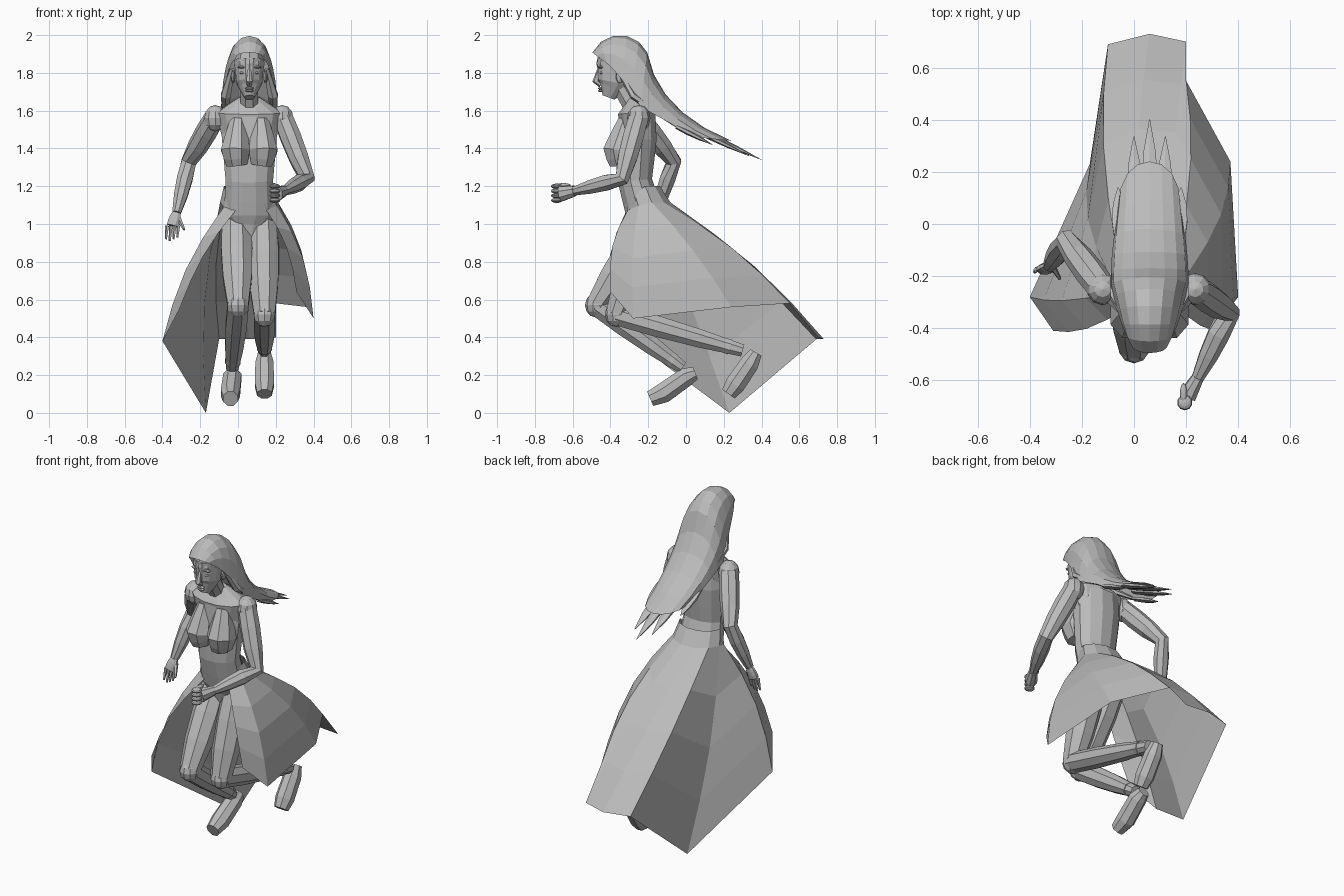
import bpy, bmesh
from math import sin, cos, pi, tau, radians
from mathutils import Vector, Matrix

default_cube = bpy.data.objects.get("Cube")
if default_cube:
    bpy.data.objects.remove(default_cube)

MIDDLE = .06  # the body's own centre line in x
SIDES = (("left", 1), ("right", -1))
shade = (.5, .5, .5, 1)
grey = bpy.data.materials.new("plain grey")
grey.use_nodes = True
grey.diffuse_color = shade
grey.node_tree.nodes["Principled BSDF"].inputs["Base Color"].default_value = shade


def point(x, y, z):
    return Vector((x, y, z))


def mid(y, z, aside=0):
    """Point measured from the body's centre line."""
    return point(MIDDLE + aside, y, z)


def finish(name, mesh_data):
    bmesh.ops.recalc_face_normals(mesh_data, faces=mesh_data.faces[:])
    mesh = bpy.data.meshes.new(name)
    mesh_data.to_mesh(mesh)
    mesh_data.free()
    mesh.materials.append(grey)
    bpy.context.collection.objects.link(bpy.data.objects.new(name, mesh))


def skin(name, rows, closed):
    """Bridge rows of points: closed rows make a capped tube, open rows a sheet."""
    mesh_data = bmesh.new()
    rows = [[mesh_data.verts.new(corner) for corner in row] for row in rows]
    count = len(rows[0])
    for lower, upper in zip(rows, rows[1:]):
        for here in range(count if closed else count - 1):
            after = (here + 1) % count
            mesh_data.faces.new((lower[here], lower[after], upper[after], upper[here]))
    if closed:
        mesh_data.faces.new(rows[0])
        mesh_data.faces.new(rows[-1])
    finish(name, mesh_data)


def limb(name, joints, radii, swell=0, flat=1, sides=8, steps=3):
    """Tube through joints; each stretch swells in the middle like a muscle."""
    path, sizes = [], []
    for index in range(len(joints) - 1):
        for step in range(steps):
            part = step / steps
            path.append(joints[index].lerp(joints[index + 1], part))
            size = radii[index] + (radii[index + 1] - radii[index]) * part
            sizes.append(size + swell * sin(pi * part))
    path.append(joints[-1])
    sizes.append(radii[-1])
    rings = []
    for index, (centre, size) in enumerate(zip(path, sizes)):
        before, after = path[max(index - 1, 0)], path[min(index + 1, len(path) - 1)]
        along = (after - before).normalized()
        across = (Vector((1, 0, 0)) - along * along.x).normalized()
        upward = along.cross(across) * flat
        turns = [tau * (corner + .5) / sides for corner in range(sides)]
        rings.append([centre + (across * cos(turn) + upward * sin(turn)) * size for turn in turns])
    skin(name, rings, closed=True)


def blob(name, centre, width, depth, height):
    mesh_data = bmesh.new()
    bmesh.ops.create_uvsphere(mesh_data, u_segments=10, v_segments=6, radius=1)
    stretch = Matrix.Diagonal((width, depth, height, 1))
    mesh_data.transform(Matrix.Translation(centre) @ stretch)
    finish(name, mesh_data)


def curve(start, pull, end, part):
    """Point on a quadratic curve."""
    return start.lerp(pull, part).lerp(pull.lerp(end, part), part)


# torso, sloping shoulders, neck and bust
spine = [mid(-.25, .92), mid(-.22, 1.05), mid(-.27, 1.23), mid(-.26, 1.45), mid(-.26, 1.58)]
limb("torso", spine, [.04, .14, .13, .15, .14], flat=.72, sides=12, steps=2)
limb("shoulders", [mid(-.26, 1.46), mid(-.265, 1.59), mid(-.28, 1.67)], [.15, .18, .055], flat=.55, sides=12, steps=2)
limb("neck", [mid(-.27, 1.57), mid(-.29, 1.63), mid(-.34, 1.72)], [.07, .05, .05], steps=1)
for side, sign in SIDES:
    swell_line = [mid(-.34, 1.315, sign * .065), mid(-.35, 1.39, sign * .073), mid(-.31, 1.55, sign * .06)]
    limb(side + "_breast", swell_line, [.06, .083, .045], flat=1.15, steps=2)

# head and face
blob("skull", mid(-.36, 1.85), .085, .115, .13)
limb("face", [mid(-.37, 1.87), mid(-.38, 1.75), mid(-.41, 1.67)], [.082, .071, .028], flat=1.25, sides=12)
limb("nose", [mid(-.46, 1.82), mid(-.477, 1.755), mid(-.45, 1.735)], [.01, .019, .014], sides=6, steps=1)
for name, height in (("upper_lip", 1.718), ("lower_lip", 1.705)):
    blob(name, mid(-.452, height), .025, .014, .007)
for side, sign in SIDES:
    blob(side + "_eye", mid(-.447, 1.8, sign * .035), .018, .012, .008)
    blob(side + "_brow", mid(-.45, 1.83, sign * .035), .03, .016, .007)
    blob(side + "_ear", mid(-.35, 1.78, sign * .085), .012, .022, .035)

# hair: arches round the skull, then down the back to a pointed tail
ridge_and_side = []
skull_centre = mid(-.35, 1.84)
temple, nape, tail = mid(-.46, 1.88), mid(-.24, 1.62), mid(.05, 1.46)
for step in range(6):
    part = step / 5
    turn = radians(25 + 130 * part)
    ridge = skull_centre + point(0, -cos(turn), sin(turn)) * .16
    edge = curve(temple, mid(-.37, 1.83), nape, part)
    ridge_and_side.append((ridge, edge, .07 + .08 * part ** .8))
crown_end = ridge_and_side[-1][0]
for step in range(1, 6):
    part = step / 5
    ridge = curve(crown_end, mid(-.15, 1.6), mid(.24, 1.44), part)
    ridge_and_side.append((ridge, nape.lerp(tail, part), .15 - .03 * part ** 2))
arches = []
for ridge, edge, width in ridge_and_side:
    arch = []
    for step in range(9):
        turn = pi * step / 8
        arch.append(edge.lerp(ridge, abs(sin(turn)) ** .8) + point(-width * cos(turn), 0, 0))
    arches.append(arch)
skin("hair", arches, closed=False)

# loose strands fanning out from the tail, longest in the middle
for number in range(-2, 3):
    aside, drop = number * .055, number * number
    root = mid(.03 - .02 * drop, 1.515, aside)
    tip = mid(.4 - .065 * drop, 1.34 + .02 * drop, aside * 1.1)
    limb(f"hair_strand_{number + 3}", [root, tip], [.03, .002], swell=.018, flat=.4, sides=6)
for side, sign in SIDES:
    lock = [mid(-.36, 1.82, sign * .09), mid(-.28, 1.68, sign * .125), mid(0, 1.48, sign * .13)]
    limb(side + "_side_lock", lock, [.015, .03, .003], flat=.7, sides=6, steps=2)

# arms: shoulder, elbow, wrist
arms = {
    "left": [point(.235, -.25, 1.57), point(.365, -.34, 1.24), point(.245, -.59, 1.175)],
    "right": [point(-.12, -.25, 1.57), point(-.26, -.065, 1.33), point(-.325, -.16, 1.06)],
}
for side, joints in arms.items():
    limb(side + "_arm", joints, [.055, .043, .025], swell=.009)
    blob(side + "_shoulder", joints[0] + point(0, 0, -.01), .062, .062, .07)

# closed left hand
fist = arms["left"][-1] + point(-.04, -.07, -.015)
limb("left_fist", [arms["left"][-1], fist], [.025, .036], flat=1.2)
for number in range(4):
    knuckle = fist + point(-.01, -.025, .04 - .025 * number)
    blob(f"left_finger_{number + 1}", knuckle, .03, .03, .014)
blob("left_thumb", fist + point(-.015, .01, .045), .014, .04, .012)

# open right hand
wrist = arms["right"][-1]
palm = wrist + point(-.02, -.015, -.07)
limb("right_palm", [wrist, palm], [.023, .034], swell=.005, flat=.6)
for number in range(4):
    base = palm + point(.02 * number - .03, 0, 0)
    reach = .08 - .01 * abs(number - 1)
    limb(f"right_finger_{number + 1}", [base, base - point(.006, .01, reach)], [.011, .006], sides=5)
limb("right_thumb", [wrist + point(.01, 0, -.03), wrist + point(.04, -.05, -.09)], [.014, .007], sides=5)

# legs: hip, knee, ankle
legs = {
    "left": [point(.13, -.2, 1), point(.14, -.37, .52), point(.14, .3, .33)],
    "right": [point(-.01, -.2, 1), point(0, -.475, .57), point(-.03, -.02, .24)],
}
for side, (hip, knee, ankle) in legs.items():
    limb(side + "_thigh", [hip, knee], [.08, .06], swell=.018)
    limb(side + "_shin", [knee, ankle], [.06, .035], swell=.01)
    blob(side + "_knee", knee, .06, .06, .065)
    limb(side + "_ankle_cuff", [ankle.lerp(knee, .17), ankle.lerp(knee, .1)], [.042, .044], steps=1)

# shoes: heel, instep, ball, toe
shoes = {
    "left": [point(.14, .37, .32), point(.14, .335, .26), point(.14, .26, .15), point(.14, .225, .1)],
    "right": [point(-.03, .05, .21), point(-.03, 0, .19), point(-.04, -.12, .105), point(-.04, -.19, .075)],
}
for side, joints in shoes.items():
    limb(side + "_shoe", joints, [.035, .052, .055, .042], flat=1.05, steps=2)

# skirt: hem corners from the right front edge, round the back, to the left front edge
hem = [
    point(-.31, -.41, .55), point(-.4, -.28, .38), point(-.17, .23, 0), point(-.1, .69, .39), point(.06, .73, .39),
    point(.2, .7, .4), point(.2, .55, .58), point(.37, .24, .56), point(.4, -.28, .5), point(.31, -.4, .64),
]
turns = [radians(242 - 33 * column) for column in range(len(hem))]
waist, hips = [], []
for turn in turns:
    dip = max(0, -sin(turn))
    waist.append(mid(-.235, 1.2 - .11 * dip) + point(.135 * cos(turn), .1 * sin(turn), 0))
    hips.append(mid(-.205, 1.115 - .05 * dip) + point(.155 * cos(turn), .125 * sin(turn), 0))
skirt = [waist, hips]
for part in (.25, .5, .75):
    swell = .045 * sin(pi * part)
    skirt.append([top.lerp(corner, part) + point(cos(turn), sin(turn), .5) * swell
                  for top, corner, turn in zip(hips, hem, turns)])
skirt.append(hem)
skin("skirt", skirt, closed=False)
